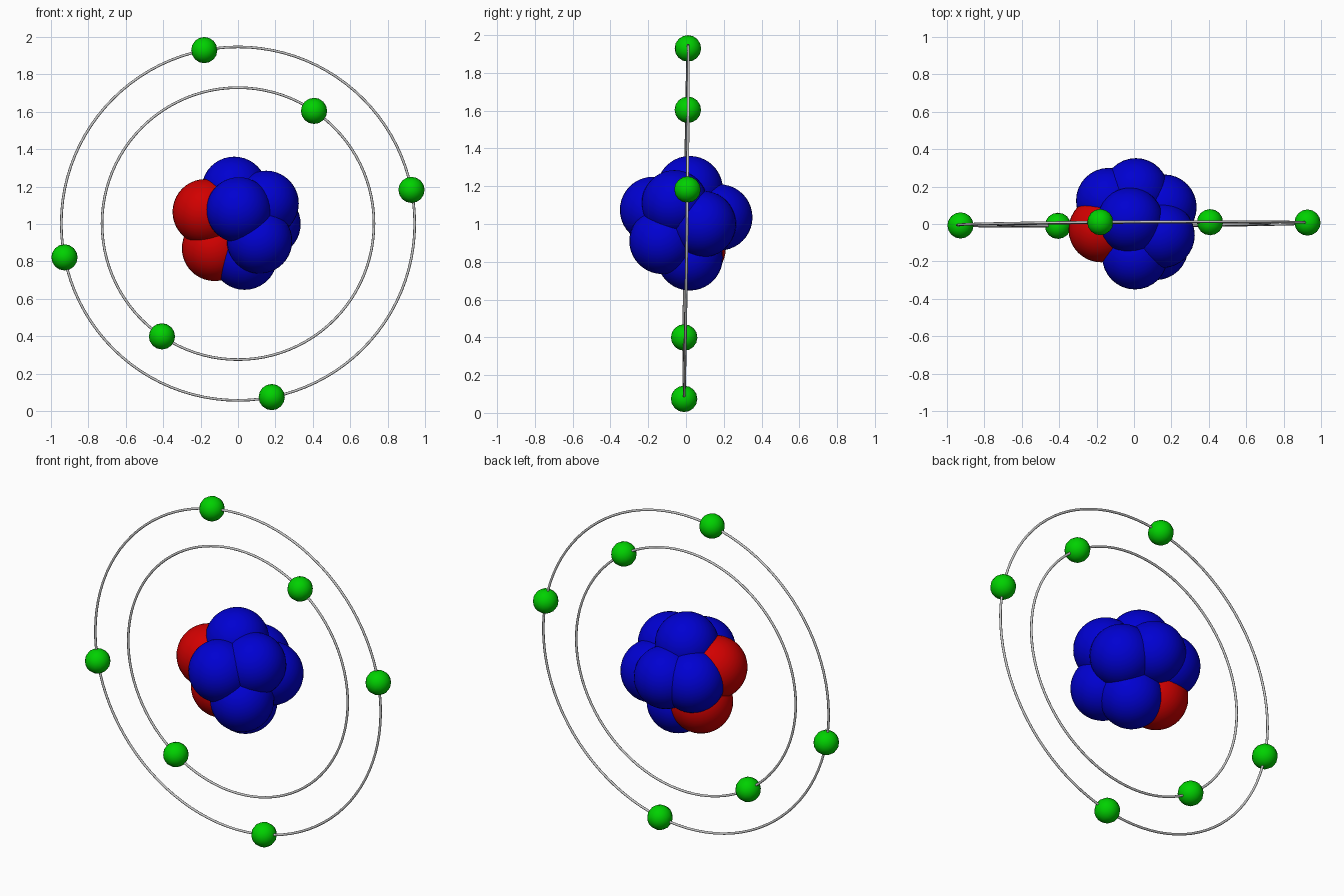
import bpy
import math
from mathutils import Vector

cube = bpy.data.objects.get("Cube")
if cube:
    bpy.data.objects.remove(cube, do_unlink=True)


def make_material(name, rgb):
    mat = bpy.data.materials.new(name)
    mat.use_nodes = True
    colour = (*rgb, 1.0)
    mat.diffuse_color = colour
    mat.node_tree.nodes["Principled BSDF"].inputs["Base Color"].default_value = colour
    return mat


red = make_material("red", (0.64, 0, 0))
blue = make_material("blue", (0, 0, 0.64))
green = make_material("green", (0, 0.64, 0))
grey = make_material("grey", (0.6, 0.6, 0.6))


def finish(name, mat):
    obj = bpy.context.object
    obj.name = name
    obj.data.materials.append(mat)
    bpy.ops.object.shade_smooth()
    return obj


def ball(name, centre, radius, mat, segments, rings):
    bpy.ops.mesh.primitive_uv_sphere_add(segments=segments, ring_count=rings,
                                         radius=radius, location=centre)
    return finish(name, mat)


# Orbit plane: upright, with a very slight lean
CENTRE = Vector((0, 0, 1.002))
NORMAL = Vector((-0.006, 1, -0.012)).normalized()
TILT = NORMAL.to_track_quat('Z', 'Y').to_euler()


def on_orbit(radius, degrees):
    x = radius * math.cos(math.radians(degrees))
    z = radius * math.sin(math.radians(degrees))
    return CENTRE + Vector((x, 0.006 * x + 0.012 * z, z))


# Orbit rings, each with evenly spaced electrons
for label, radius, start, count in (("inner", 0.727, 56, 2), ("outer", 0.945, 11, 4)):
    bpy.ops.mesh.primitive_torus_add(major_radius=radius, minor_radius=0.007,
                                     major_segments=96, minor_segments=8,
                                     location=CENTRE, rotation=TILT)
    finish(label + "_orbit_ring", grey)
    for i in range(count):
        electron = ball(f"{label}_electron_{i + 1}",
                        on_orbit(radius, start + i * 360 / count), 0.07, green, 16, 8)
        electron.rotation_euler = TILT

# Nucleus: overlapping balls packed in a cluster
protons = [(-0.175, -0.03, 1.065), (-0.125, 0.035, 0.87)]
neutrons = [
    (0.005, -0.175, 1.075), (0.115, -0.125, 0.91),
    (0.16, 0.09, 1.0), (0.15, -0.06, 1.11),
    (-0.02, 0.02, 1.185), (0.035, 0.02, 0.823),
    (0.01, 0.177, 1.035), (-0.135, 0.125, 1.03),
]
for label, places, mat in (("proton", protons, red), ("neutron", neutrons, blue)):
    for i, place in enumerate(places):
        ball(f"{label}_{i + 1}", place, 0.175, mat, 32, 20)
